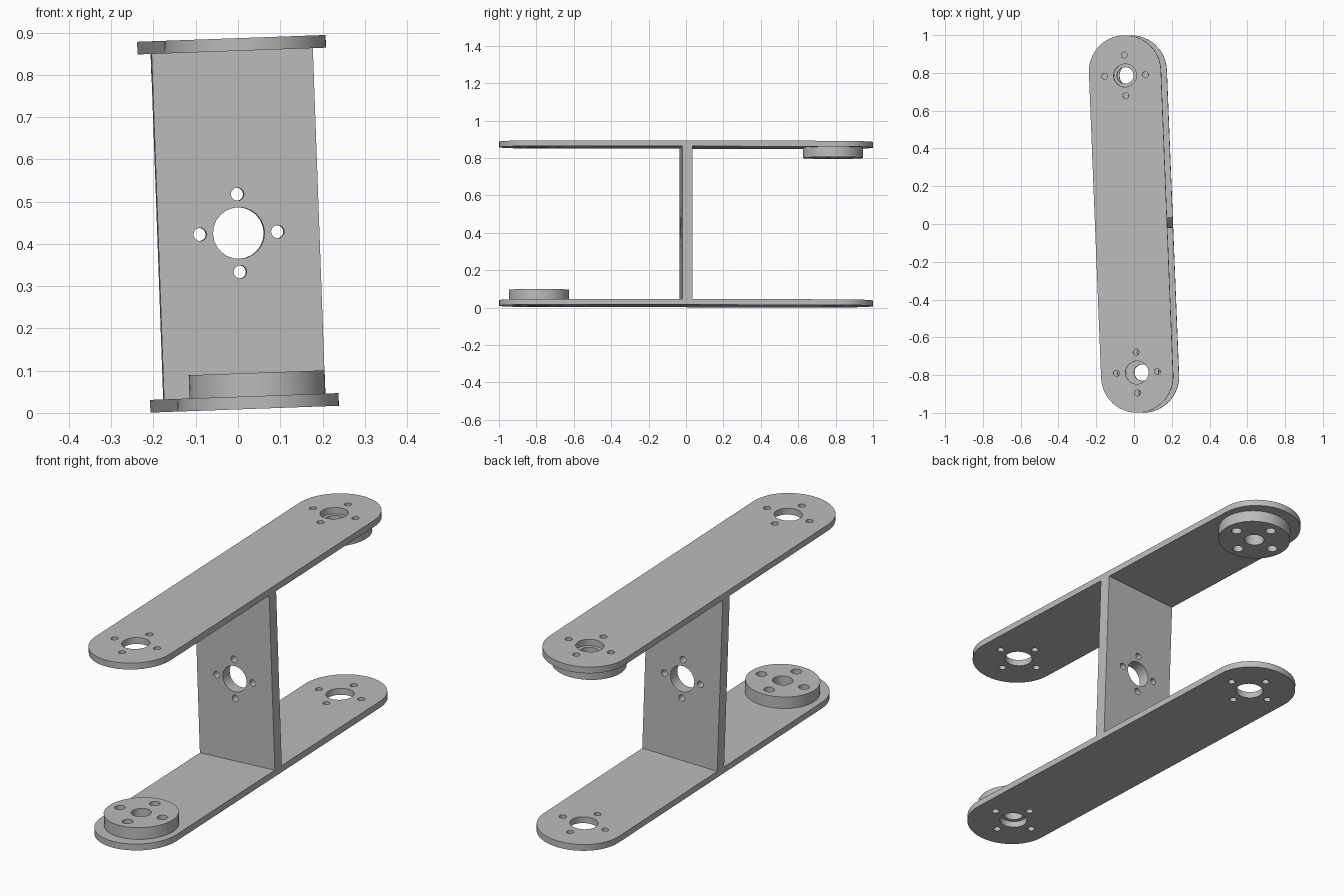
import bpy, bmesh
from math import pi, cos, sin
from mathutils import Matrix

if "Cube" in bpy.data.objects:
    bpy.data.objects.remove(bpy.data.objects["Cube"])

# Main dimensions
HEIGHT, PLATE, RADIUS, CAP_Y = 0.878, 0.03, 0.191, 0.809
WEB, BOLT_Y, DISC_R, DISC_H = 0.055, 0.787, 0.161, 0.055

# The whole bracket sits slightly yawed and tilted
FRAME = (Matrix.Translation((0, 0, 0.4475))
         @ Matrix.Rotation(-0.036, 4, 'Y') @ Matrix.Rotation(0.04, 4, 'Z'))

grey = bpy.data.materials.new("plain_grey")
grey.use_nodes = True
grey.diffuse_color = (0.5, 0.5, 0.5, 1)
grey.node_tree.nodes["Principled BSDF"].inputs["Base Color"].default_value = (0.5, 0.5, 0.5, 1)


def arc(x, y, r, start=0.0, sweep=2 * pi, n=24, closed=True):
    count = n if closed else n + 1
    return [(x + r * cos(start + sweep * i / n), y + r * sin(start + sweep * i / n))
            for i in range(count)]


def bolt_pattern(x, y, bore, spacing, small):
    """Centre bore with four bolt holes around it."""
    holes = [arc(x, y, bore)]
    for k in range(4):
        a = k * pi / 2
        holes.append(arc(x + spacing * cos(a), y + spacing * sin(a), small, n=16))
    return holes


def slab(name, loops, thickness, local):
    """Extrude an outline with holes, centred on its own plane."""
    curve = bpy.data.curves.new(name, 'CURVE')
    curve.dimensions, curve.fill_mode = '2D', 'BOTH'
    curve.extrude = thickness / 2
    for loop in loops:
        spline = curve.splines.new('POLY')
        spline.points.add(len(loop) - 1)
        for point, (x, y) in zip(spline.points, loop):
            point.co = (x, y, 0, 1)
        spline.use_cyclic_u = True
    temp = bpy.data.objects.new(name + "_outline", curve)
    bpy.context.collection.objects.link(temp)
    bpy.context.view_layer.update()
    graph = bpy.context.evaluated_depsgraph_get()
    mesh = bpy.data.meshes.new_from_object(temp.evaluated_get(graph))
    bpy.data.objects.remove(temp)
    bm = bmesh.new()
    bm.from_mesh(mesh)
    bmesh.ops.remove_doubles(bm, verts=bm.verts, dist=1e-5)
    bmesh.ops.recalc_face_normals(bm, faces=bm.faces)
    bm.to_mesh(mesh)
    bm.free()
    mesh.materials.clear()
    mesh.materials.append(grey)
    obj = bpy.data.objects.new(name, mesh)
    bpy.context.collection.objects.link(obj)
    obj.matrix_world = FRAME @ local
    bpy.ops.object.select_all(action='DESELECT')
    obj.select_set(True)
    bpy.context.view_layer.objects.active = obj
    bpy.ops.object.shade_smooth_by_angle(angle=0.5)
    return obj


# Round-ended plates, each with a boss disc on its inner side at one end
outline = (arc(0, CAP_Y, RADIUS, 0, pi, closed=False)
           + arc(0, -CAP_Y, RADIUS, pi, pi, closed=False))
plate_loops = [outline]
for side in (-1, 1):
    plate_loops += bolt_pattern(0, side * BOLT_Y, 0.061, 0.108, 0.016)
disc_loops = [arc(0, 0, DISC_R, n=48)] + bolt_pattern(0, 0, 0.044, 0.108, 0.0235)

for prefix, s in (("bottom", -1), ("top", 1)):
    slab(prefix + "_plate", plate_loops, PLATE,
         Matrix.Translation((0, 0, s * (HEIGHT - PLATE) / 2)))
    slab(prefix + "_boss", disc_loops, DISC_H,
         Matrix.Translation((0, s * BOLT_Y, s * (HEIGHT / 2 - PLATE - DISC_H / 2))))

# Upright web joining the plates
h = HEIGHT / 2 - PLATE
web_outline = [(-RADIUS, -h), (RADIUS, -h), (RADIUS, h), (-RADIUS, h)]
slab("upright_web", [web_outline] + bolt_pattern(0, -0.022, 0.061, 0.092, 0.0155),
     WEB, Matrix.Rotation(pi / 2, 4, 'X'))
